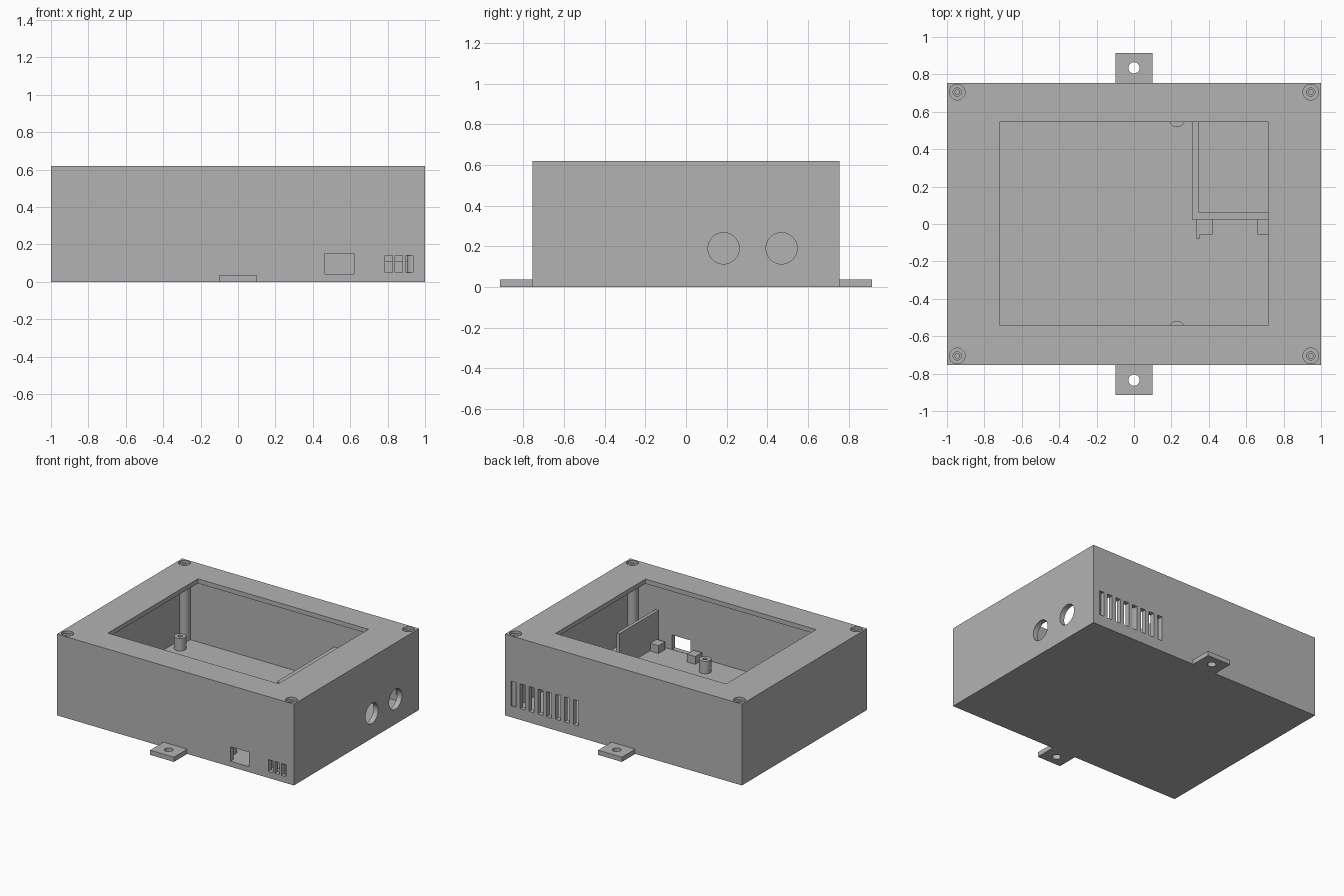
import bpy, bmesh
from mathutils import Matrix, Vector

default = bpy.data.objects.get("Cube")
if default:
    bpy.data.objects.remove(default, do_unlink=True)

grey = bpy.data.materials.new("plain grey")
grey.use_nodes = True
colour = (0.45, 0.45, 0.45, 1)
grey.diffuse_color = colour
grey.node_tree.nodes["Principled BSDF"].inputs["Base Color"].default_value = colour


def make(name, bm):
    mesh = bpy.data.meshes.new(name)
    bm.to_mesh(mesh)
    bm.free()
    mesh.materials.append(grey)
    obj = bpy.data.objects.new(name, mesh)
    bpy.context.collection.objects.link(obj)
    return obj


def box(name, x, y, z):
    """Block given by its (low, high) range on each axis."""
    bm = bmesh.new()
    bmesh.ops.create_cube(bm, size=1)
    for v in bm.verts:
        v.co = Vector([r[0] if c < 0 else r[1] for c, r in zip(v.co, (x, y, z))])
    return make(name, bm)


def rod(name, x, y, z, radius, axis="Z"):
    """Cylinder along z, or along x; the range along the axis is a pair."""
    low, high = x if axis == "X" else z
    bm = bmesh.new()
    bmesh.ops.create_cone(bm, cap_ends=True, segments=40, radius1=radius,
                          radius2=radius, depth=high - low)
    mid = (low + high) / 2
    if axis == "X":
        bm.transform(Matrix.Translation((mid, y, z)) @ Matrix.Rotation(1.5707963, 4, "Y"))
    else:
        bm.transform(Matrix.Translation((x, y, mid)))
    return make(name, bm)


def cut(obj, cutters):
    """Subtract the cutters, keep the result and drop the cutters."""
    for c in cutters:
        c.hide_render = True
        mod = obj.modifiers.new("cut", "BOOLEAN")
        mod.operation, mod.solver, mod.object = "DIFFERENCE", "EXACT", c
    dg = bpy.context.evaluated_depsgraph_get()
    dg.update()
    mesh = bpy.data.meshes.new_from_object(obj.evaluated_get(dg))
    obj.modifiers.clear()
    obj.data = mesh
    for c in cutters:
        bpy.data.objects.remove(c, do_unlink=True)
    return obj


W, D, H = 1.0, 0.755, 0.62      # half width, half depth, height
IX, IY = 0.96, 0.718            # inner faces of the walls
FLOOR, CEIL = 0.04, 0.585
corners = [(sx * 0.945, sy * 0.705) for sx in (-1, 1) for sy in (-1, 1)]

# Case with cavity, screen opening, ports, vents and screw recesses
case = box("case", (-W, W), (-D, D), (0, H))
cutters = [
    box("cavity", (-IX, IX), (-IY, IY), (FLOOR, CEIL)),
    box("opening", (-0.72, 0.72), (-0.54, 0.545), (0.5, 0.7)),
    box("port", (0.465, 0.62), (-0.8, -0.7), (0.042, 0.152)),
]
for x in (0.785, 0.84, 0.895):
    cutters.append(box("front_slot", (x, x + 0.04), (-0.8, -0.7), (0.05, 0.14)))
for i in range(8):
    x = 0.905 - i * 0.075
    cutters.append(box("back_slot", (x, x + 0.042), (0.7, 0.8), (0.085, 0.275)))
for y in (0.185, 0.47):
    cutters.append(rod("side_hole", (0.9, 1.1), y, 0.19, 0.077, "X"))
for x, y in corners:
    cutters.append(rod("recess", x, y, (0.6, 0.7), 0.042))
    cutters.append(rod("screw_hole", x, y, (0.584, 0.65), 0.022))
cut(case, cutters)

# Corner screw posts with pilot holes
for x, y in corners:
    post = rod("screw_post", x, y, (0.03, CEIL), 0.042)
    cut(post, [rod("pilot", x, y, (0.35, 0.7), 0.012)])

# Standoffs for the circuit board
for x in (-0.88, 0.23):
    for y in (-0.56, 0.56):
        standoff = rod("standoff", x, y, (0.03, 0.135), 0.042)
        cut(standoff, [rod("pilot", x, y, (0.06, 0.2), 0.016)])

# Mounting tabs front and back
for side, name in ((-1, "front_tab"), (1, "back_tab")):
    ys = sorted((side * (D - 0.01), side * 0.915))
    tab = box(name, (-0.1, 0.1), ys, (0, 0.036))
    cut(tab, [rod("tab_hole", 0, side * 0.835, (-0.1, 0.1), 0.03)])

# L-shaped wall round the back compartment, and the front divider
box("compartment_side_wall", (0.31, 0.345), (0.025, IY + 0.01), (0.03, 0.31))
box("compartment_front_wall", (0.34, IX + 0.01), (0.025, 0.065), (0.03, 0.31))
box("divider", (0.735, 0.76), (-IY - 0.01, -0.25), (0.03, 0.31))

# Small retaining blocks by the compartment and beside the port
for y in (-0.055, -0.69):
    for x in (0.35, 0.66):
        box("retaining_block", (x, x + 0.07), (y, y + 0.078), (0.03, 0.1))
box("retaining_rib", (0.335, 0.35), (-0.08, 0.03), (0.03, 0.1))

# Terminal ledge behind the front slots
box("terminal_ledge", (0.76, IX + 0.01), (-0.66, -0.6), (0.03, 0.11))

# Smooth the round surfaces, keep edges sharp
bpy.ops.object.select_all(action="DESELECT")
for obj in bpy.context.collection.objects:
    if obj.type == "MESH" and grey.name in obj.data.materials:
        obj.select_set(True)
        bpy.context.view_layer.objects.active = obj
bpy.ops.object.shade_smooth_by_angle(angle=0.5)
